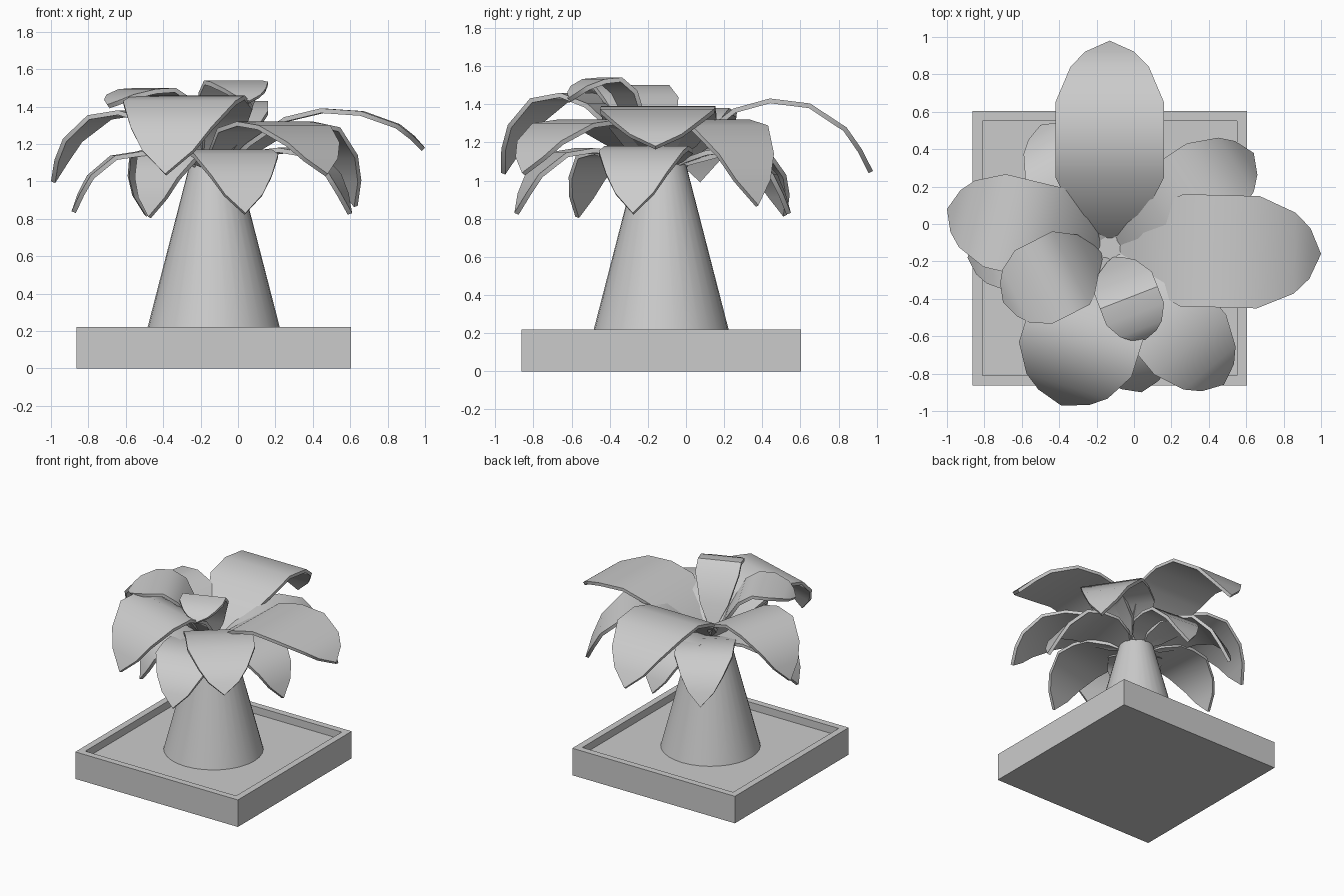
import bpy, bmesh
from mathutils import Vector

cube = bpy.data.objects.get("Cube")
if cube:
    bpy.data.objects.remove(cube, do_unlink=True)

grey = bpy.data.materials.new("plain_grey")
grey.use_nodes = True
COLOUR = (0.6, 0.6, 0.6, 1)
grey.diffuse_color = COLOUR
grey.node_tree.nodes["Principled BSDF"].inputs["Base Color"].default_value = COLOUR

CENTRE = Vector((-0.13, -0.13, 0))


def finish(name, bm, angle=None):
    """Turn a bmesh into a named object, smooth if an angle is given."""
    mesh = bpy.data.meshes.new(name)
    bm.to_mesh(mesh)
    bm.free()
    mesh.materials.append(grey)
    ob = bpy.data.objects.new(name, mesh)
    bpy.context.collection.objects.link(ob)
    bpy.ops.object.select_all(action='DESELECT')
    ob.select_set(True)
    bpy.context.view_layer.objects.active = ob
    if angle:
        bpy.ops.object.shade_smooth_by_angle(angle=angle)
    return ob


# Square tray: a box whose top is inset and sunk
bm = bmesh.new()
bmesh.ops.create_cube(bm, size=1)
for v in bm.verts:
    v.co = CENTRE + Vector((v.co.x * 1.466, v.co.y * 1.466, (v.co.z + 0.5) * 0.22))
bm.normal_update()
top = max(bm.faces, key=lambda f: f.calc_center_median().z)
bmesh.ops.inset_region(bm, faces=[top], thickness=0.075)
floor = bmesh.ops.extrude_face_region(bm, geom=[top])["geom"]
bmesh.ops.translate(bm, vec=(0, 0, -0.06), verts=[g for g in floor if isinstance(g, bmesh.types.BMVert)])
if top.is_valid:
    bmesh.ops.delete(bm, geom=[top], context='FACES_ONLY')
bmesh.ops.recalc_face_normals(bm, faces=bm.faces)
finish("tray", bm)

# Tapered trunk
bm = bmesh.new()
bmesh.ops.create_cone(bm, cap_ends=True, segments=32, radius1=0.37, radius2=0.13, depth=0.93)
bmesh.ops.translate(bm, vec=CENTRE + Vector((0, 0, 0.155 + 0.465)), verts=bm.verts)
finish("trunk", bm, 0.6)

# Leaf cross rows: distance along, half width, rise to the peak (negative = drop to the tip)
ROWS = [(0, 0, 0), (0.03, 0.24, 0.1), (0.12, 0.65, 0.4), (0.31, 1, 0.85), (0.49, 1, 1),
        (0.69, 1, -0.07), (0.87, 0.72, -0.4), (0.945, 0.45, -0.7), (1, 0, -1)]


def leaf(name, tip, peak, half_width):
    """Arched leaf from the trunk top to the tip, flat across its width."""
    root_z = 1.08
    tip = Vector(tip)
    flat = Vector((tip.x, tip.y, 0)) - CENTRE
    forward = flat.normalized()
    side = Vector((-forward.y, forward.x, 0))
    start = CENTRE + forward * 0.05
    bm = bmesh.new()
    rows = []
    for along, wide, lift in ROWS:
        z = root_z + lift * (peak - root_z) if lift >= 0 else peak + lift * (peak - tip.z)
        mid = start + forward * along * (flat.length - 0.05) + Vector((0, 0, z))
        offsets = (-1, 1) if wide else (0,)
        rows.append([bm.verts.new(mid + side * half_width * wide * s) for s in offsets])
    for a, b in zip(rows, rows[1:]):
        # Right edge forwards, then left edge back, so the face looks up
        bm.faces.new([a[0]] + b + (a[1:] if len(a) > 1 else []))
    ob = finish(name, bm)
    shell = ob.modifiers.new("thickness", 'SOLIDIFY')
    shell.thickness = 0.025
    shell.offset = -1
    bpy.ops.object.modifier_apply(modifier=shell.name)
    bpy.ops.object.shade_smooth_by_angle(angle=0.75)


# Name, tip position, peak height, half width
LEAVES = [
    ("upper_front", (0.06, -0.62, 1.43), 1.54, 0.165),
    ("upper_front_right", (-0.70, -0.42, 1.41), 1.50, 0.22),
    ("large_back", (-0.13, 0.98, 1.05), 1.43, 0.29),
    ("large_left", (1.0, -0.16, 1.18), 1.39, 0.30),
    ("large_right", (-1.0, 0.08, 1.0), 1.38, 0.255),
    ("large_front", (-0.39, -0.97, 1.04), 1.46, 0.315),
    ("middle_front_left", (0.48, -0.86, 1.04), 1.32, 0.25),
    ("middle_back_left", (0.64, 0.38, 0.87), 1.32, 0.24),
    ("lower_left", (0.61, -0.28, 0.83), 1.18, 0.225),
    ("lower_front", (0.04, -0.90, 0.83), 1.17, 0.23),
    ("lower_front_right", (-0.48, -0.58, 0.81), 1.16, 0.20),
    ("lower_right", (-0.89, -0.18, 0.84), 1.16, 0.20),
    ("lower_back_right", (-0.50, 0.53, 0.82), 1.17, 0.215),
    ("lower_back", (-0.08, 0.55, 0.83), 1.17, 0.20),
]
for place, tip, peak, half_width in LEAVES:
    leaf(place + "_leaf", tip, peak, half_width)
